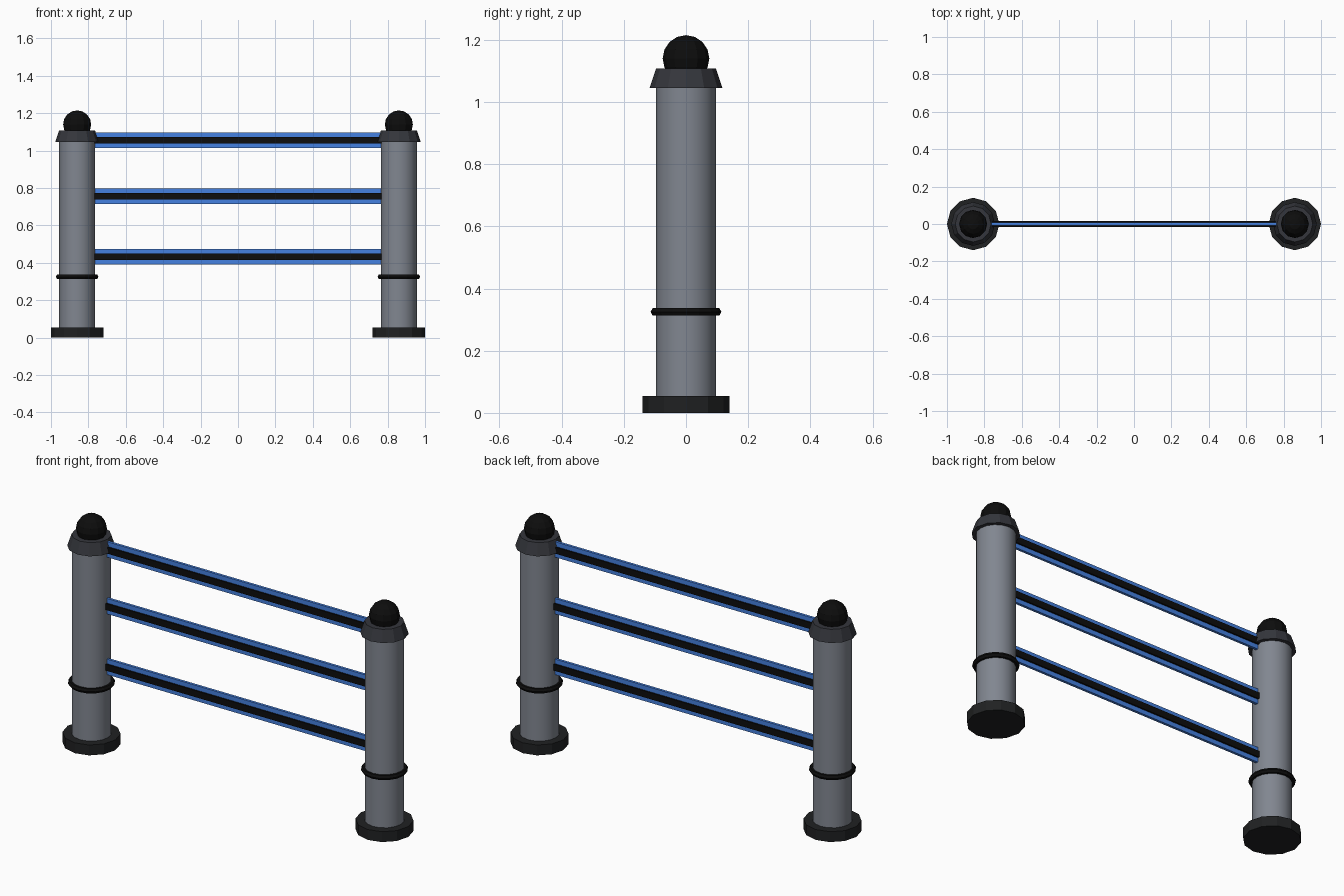
import bpy, math

if "Cube" in bpy.data.objects:
    bpy.data.objects.remove(bpy.data.objects["Cube"])


def material(name, rgb):
    m = bpy.data.materials.new(name)
    m.diffuse_color = (*rgb, 1)
    m.use_nodes = True
    m.node_tree.nodes["Principled BSDF"].inputs["Base Color"].default_value = m.diffuse_color
    return m


BLACK = material("black", (0.004, 0.004, 0.004))
DARK = material("dark", (0.014, 0.015, 0.016))
CHARCOAL = material("charcoal", (0.035, 0.037, 0.045))
STEEL = material("steel", (0.22, 0.24, 0.28))
BLUE = material("blue", (0.06, 0.22, 0.75))


def finish(name, mat, smooth=False):
    ob = bpy.context.object
    ob.name = name
    ob.data.materials.append(mat)
    if smooth:
        bpy.ops.object.shade_smooth_by_angle(angle=math.radians(35))
    return ob


def cone(name, x, z0, z1, r0, r1, sides, mat, smooth=False):
    bpy.ops.mesh.primitive_cone_add(vertices=sides, radius1=r0, radius2=r1,
                                    depth=z1 - z0, location=(x, 0, (z0 + z1) / 2))
    finish(name, mat, smooth)


def box(name, z, size, mat):
    bpy.ops.mesh.primitive_cube_add(size=1, location=(0, 0, z))
    bpy.context.object.scale = size
    finish(name, mat)


# Two posts, each with foot, shaft, collar, cap and ball finial
for side, x in (("left", -0.86), ("right", 0.86)):
    cone(side + "_foot", x, 0, 0.055, 0.14, 0.14, 12, DARK)
    cone(side + "_post", x, 0.03, 1.06, 0.096, 0.096, 16, STEEL, True)
    cone(side + "_cap", x, 1.045, 1.108, 0.117, 0.096, 12, CHARCOAL)
    bpy.ops.mesh.primitive_torus_add(major_radius=0.1, minor_radius=0.014,
                                     major_segments=16, minor_segments=6,
                                     location=(x, 0, 0.325))
    finish(side + "_collar", BLACK)
    bpy.ops.mesh.primitive_uv_sphere_add(segments=12, ring_count=8, radius=0.075,
                                         location=(x, 0, 1.14))
    finish(side + "_ball", BLACK)

# Three rails: thin blue strip with a thicker black core bar
for i, z in enumerate((0.433, 0.755, 1.056), 1):
    box(f"rail_strip_{i}", z, (1.56, 0.014, 0.082), BLUE)
    box(f"rail_core_{i}", z, (1.56, 0.031, 0.034), BLACK)
